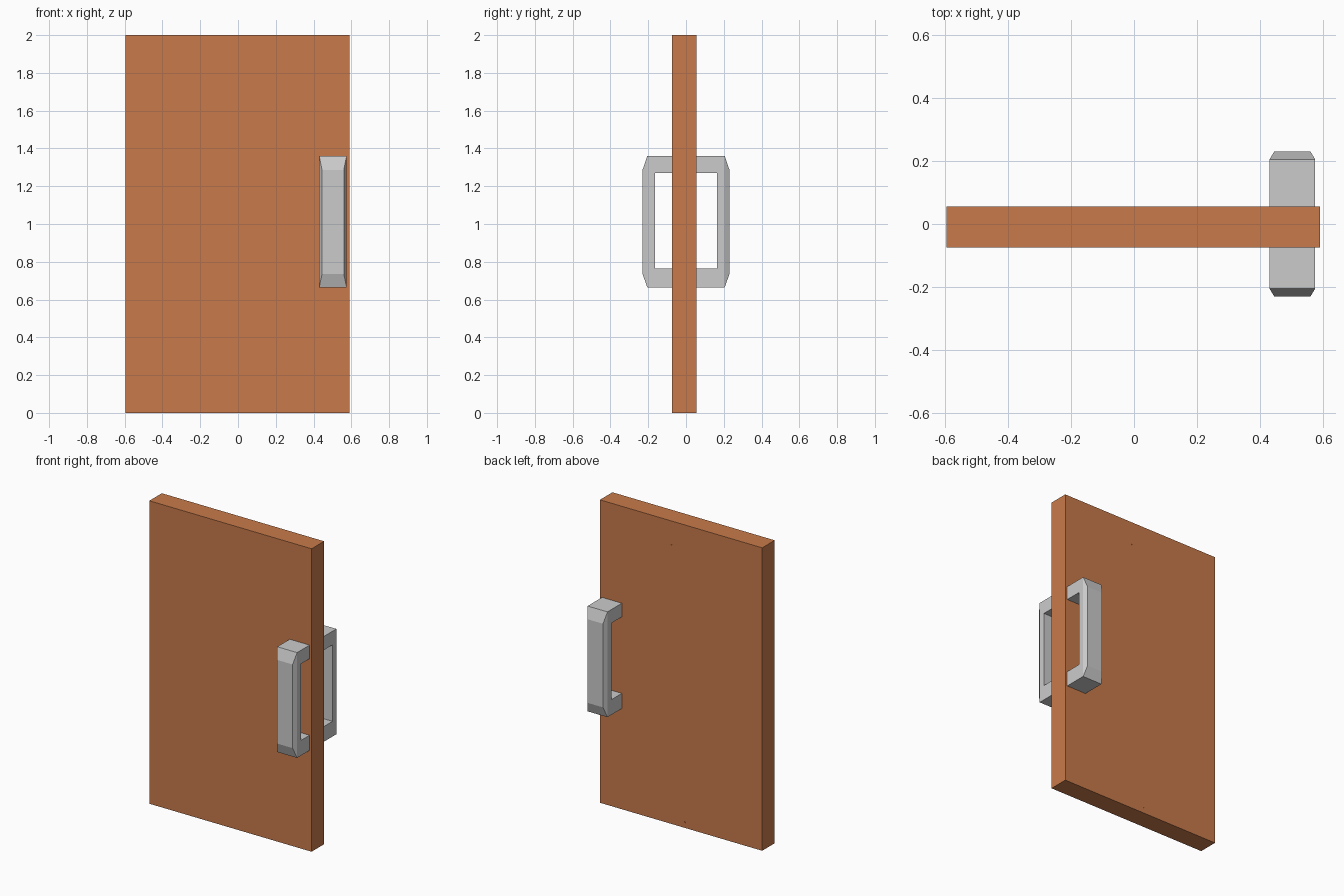
import bpy, bmesh
from mathutils import Vector

if "Cube" in bpy.data.objects:
    bpy.data.objects.remove(bpy.data.objects["Cube"])

F, B = -0.075, 0.055          # front and back of the door slab
X0, X1, TOP = -0.595, 0.59, 2.0

wood = bpy.data.materials.new("door_orange")
wood.diffuse_color = (0.58, 0.195, 0.07, 1)
wood.use_nodes = True
wood.node_tree.nodes["Principled BSDF"].inputs["Base Color"].default_value = wood.diffuse_color


def finish(bm, name, mat=None):
    bmesh.ops.recalc_face_normals(bm, faces=bm.faces)
    me = bpy.data.meshes.new(name)
    bm.to_mesh(me)
    bm.free()
    ob = bpy.data.objects.new(name, me)
    bpy.context.collection.objects.link(ob)
    if mat:
        me.materials.append(mat)
    return ob


def door_piece(name, inside, planes):
    """Cut the full slab down to the cell that holds the inside point."""
    bm = bmesh.new()
    bmesh.ops.create_cube(bm, size=1)
    bmesh.ops.scale(bm, vec=(X1 - X0, B - F, TOP), verts=bm.verts)
    bmesh.ops.translate(bm, vec=((X0 + X1) / 2, (F + B) / 2, TOP / 2), verts=bm.verts)
    for pts in planes:
        a, b, c = map(Vector, pts)
        n = (b - a).cross(c - a).normalized()
        if n.dot(Vector(inside) - a) > 0:
            n = -n
        geom = bm.verts[:] + bm.edges[:] + bm.faces[:]
        cut = bmesh.ops.bisect_plane(bm, geom=geom, plane_co=a, plane_no=n, clear_outer=True)
        edges = [e for e in cut["geom_cut"] if isinstance(e, bmesh.types.BMEdge)]
        if edges:
            bmesh.ops.contextual_create(bm, geom=edges)
    return finish(bm, name, wood)


# crack junctions
p = (-0.02, F, 1.88)
q = (0.185, F, 1.78)
r = (0.175, F, 0.853)
rb = (0.188, B, 0.858)
s = (-0.045, F, 0.025)
t = (0.125, 0.045, TOP)

# crack planes between neighbouring pieces
mid_tl = ((X0, F, 1.93), p, (X0, B, 1.90))
mid_tr = (q, (X1, F, 1.47), (X1, B, 1.445))
mid_wedge = (p, q, (0.07, 0.0415, 1.845))
wedge_tl = (p, (0.02, F, TOP), t)
wedge_tr = (q, (0.32, F, TOP), t)
tl_tr = (t, (0.125, B, TOP), (0.063, B, 1.845))
mid_ll = ((X0, F, 0.865), r, rb)
mid_lr = (r, (X1, F, 0.905), rb)
ll_lr = (r, s, rb)
ll_chip = (s, (-0.065, F, 0), (-0.062, B, 0))
lr_chip = (s, (0.05, F, 0), (0.09, B, 0))

# door slab pieces
door_piece("door_middle", (0, 0, 1.3), [mid_tl, mid_tr, mid_wedge, mid_ll, mid_lr])
door_piece("door_top_left", (-0.4, 0, 1.98), [mid_tl, wedge_tl, tl_tr])
door_piece("door_top_wedge", (0.13, -0.06, 1.95), [mid_wedge, wedge_tl, wedge_tr])
door_piece("door_top_right", (0.5, 0, 1.9), [mid_tr, wedge_tr, tl_tr])
door_piece("door_lower_left", (-0.4, 0, 0.5), [mid_ll, ll_lr, ll_chip])
door_piece("door_lower_right", (0.4, 0, 0.4), [mid_lr, ll_lr, lr_chip])
door_piece("door_bottom_chip", (-0.03, F + 0.002, 0.003), [ll_chip, lr_chip])


def handle(name, side):
    """C-shaped profile pulled across x, with a bevelled outer face."""
    profile = [(0.05, 1.36), (0.205, 1.36), (0.205, 0.665), (0.05, 0.665),
               (0.05, 0.765), (0.165, 0.765), (0.165, 1.27), (0.05, 1.27)]
    bm = bmesh.new()
    face = bm.faces.new([bm.verts.new((0.43, y, z)) for y, z in profile])
    ext = bmesh.ops.extrude_face_region(bm, geom=[face])
    bmesh.ops.translate(bm, vec=(0.145, 0, 0),
                        verts=[v for v in ext["geom"] if isinstance(v, bmesh.types.BMVert)])
    outer = next(f for f in bm.faces if all(v.co.y > 0.2 for v in f.verts))
    cap = bmesh.ops.extrude_discrete_faces(bm, faces=[outer])["faces"][0]
    for v in cap.verts:
        v.co.x += 0.015 if v.co.x < 0.5 else -0.015
        v.co.y = 0.23
        v.co.z += -0.073 if v.co.z > 1 else 0.07
    for v in bm.verts:
        v.co.y *= side
    return finish(bm, name)


# pull handles on both sides
handle("front_handle", -1)
handle("back_handle", 1)
